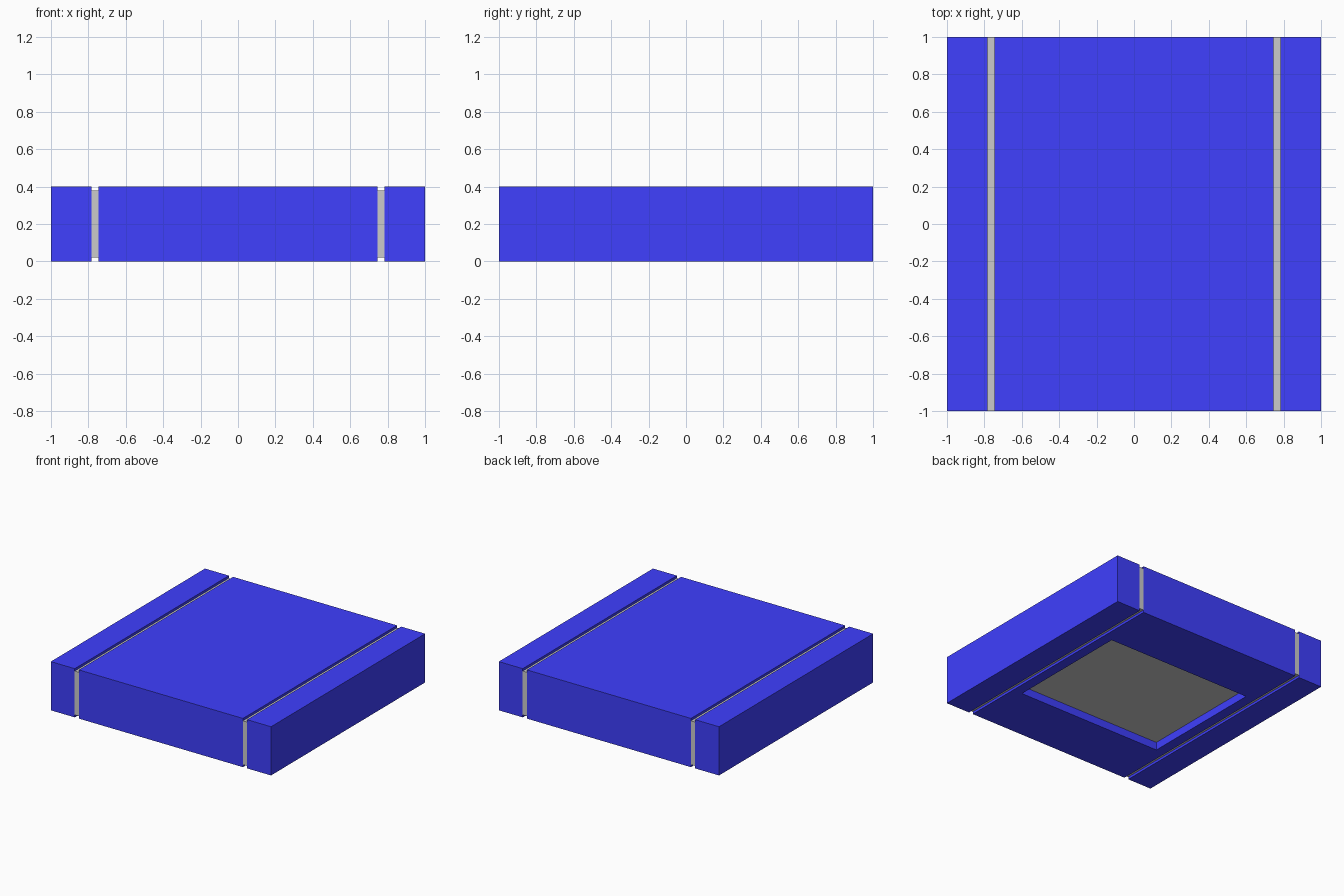
import bpy, bmesh

if "Cube" in bpy.data.objects:
    bpy.data.objects.remove(bpy.data.objects["Cube"])

blue = bpy.data.materials.new("blue")
blue.diffuse_color = (0.05, 0.05, 1.0, 1)
blue.use_nodes = True
blue.node_tree.nodes["Principled BSDF"].inputs["Base Color"].default_value = blue.diffuse_color


def box(name, x0, x1, y0, y1, z0, z1, mat=None):
    bpy.ops.mesh.primitive_cube_add(size=1, location=((x0 + x1) / 2, (y0 + y1) / 2, (z0 + z1) / 2))
    ob = bpy.context.object
    ob.name = name
    ob.scale = (x1 - x0, y1 - y0, z1 - z0)
    bpy.ops.object.transform_apply(location=True, rotation=False, scale=True)
    if mat:
        ob.data.materials.append(mat)
    return ob


HX, HY, DEPTH = 0.66, 0.525, 0.065   # underside recess half sizes and depth

# Central slab with a rectangular recess in the underside
slab = box("center_slab", -0.745, 0.745, -1, 1, 0, 0.4, blue)
bm = bmesh.new()
bm.from_mesh(slab.data)
bottom = min(bm.faces, key=lambda f: f.calc_center_median().z)
bmesh.ops.inset_region(bm, faces=[bottom], thickness=0.05)
for v in bottom.verts:
    v.co.x = HX if v.co.x > 0 else -HX
    v.co.y = HY if v.co.y > 0 else -HY
rim = list(bottom.edges)
# Recess walls, left open where the grey plate closes them
ext = bmesh.ops.extrude_face_region(bm, geom=[bottom])
for v in [g for g in ext["geom"] if isinstance(g, bmesh.types.BMVert)]:
    v.co.z = DEPTH
ceiling = [g for g in ext["geom"] if isinstance(g, bmesh.types.BMFace)]
bmesh.ops.delete(bm, geom=ceiling + ([bottom] if bottom.is_valid else []), context="FACES_ONLY")
bmesh.ops.recalc_face_normals(bm, faces=bm.faces)
bm.to_mesh(slab.data)
bm.free()

# Grey plate at the back of the recess
box("recess_plate", -HX, HX, -HY, HY, DEPTH, DEPTH + 0.02)

# Side rails and the grey joint strips set slightly inside the gaps
for side, s in (("left", -1), ("right", 1)):
    a, b = sorted((s * 0.783, s))
    box(side + "_rail", a, b, -1, 1, 0, 0.4, blue)
    a, b = sorted((s * 0.745, s * 0.783))
    box(side + "_joint_strip", a, b, -1, 1, 0.02, 0.38)
